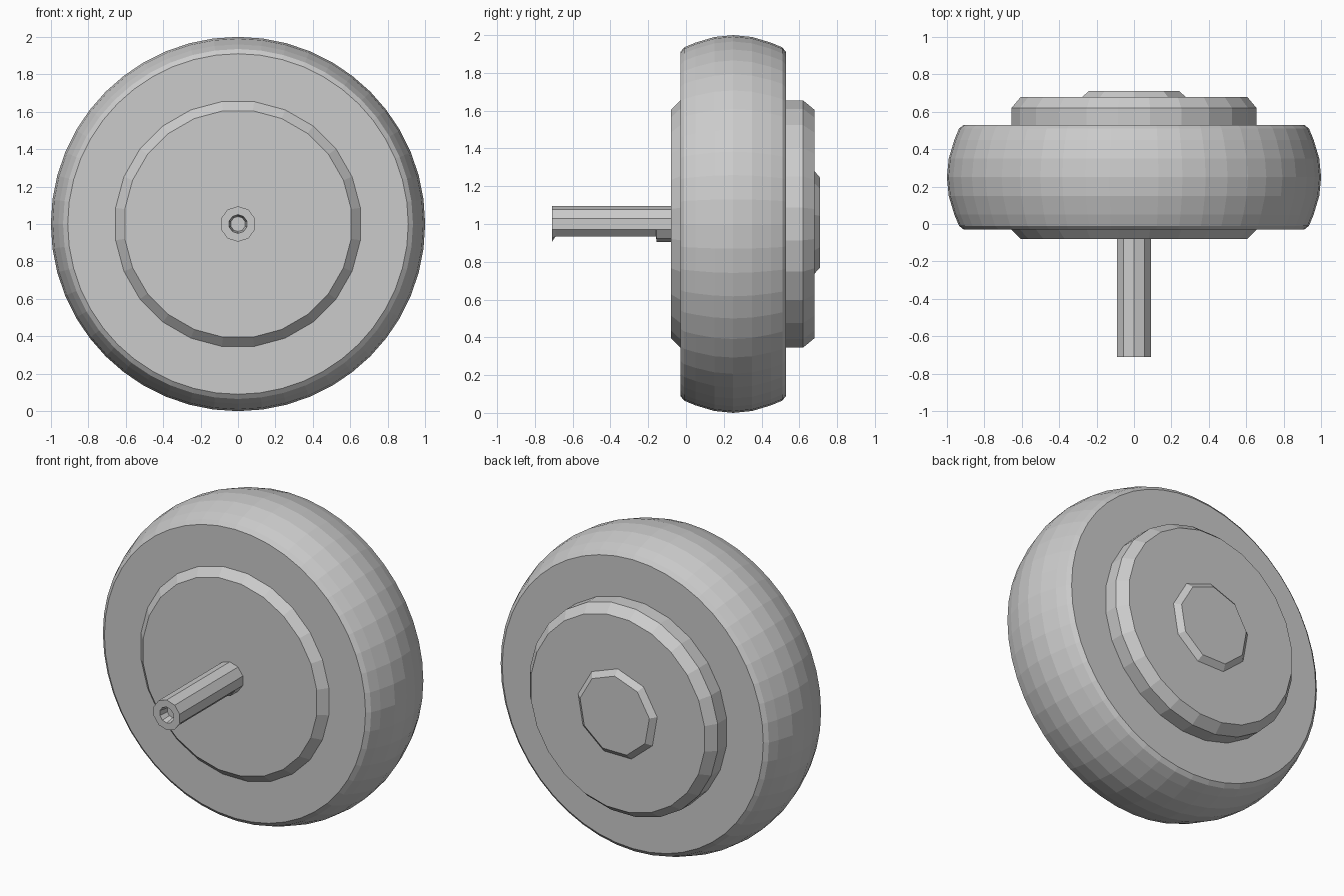
import bpy, bmesh
from math import sin, cos, tau

cube = bpy.data.objects.get("Cube")
if cube:
    bpy.data.objects.remove(cube, do_unlink=True)

CENTRE_Z = 1.0


def lathe(name, profile, sides, turn=0.0, adjust=None):
    """Spin (y, radius) points round the wheel axis and cap both ends."""
    bm = bmesh.new()
    rings = []
    for y, r in profile:
        ring = []
        for i in range(sides):
            a = tau * (i + turn) / sides
            ring.append(bm.verts.new((r * cos(a), y, CENTRE_Z + r * sin(a))))
        rings.append(ring)
    for low, high in zip(rings, rings[1:]):
        for i in range(sides):
            j = (i + 1) % sides
            bm.faces.new((low[i], low[j], high[j], high[i]))
    bm.faces.new(rings[0])
    bm.faces.new(rings[-1])
    if adjust:
        adjust(rings)
    bmesh.ops.recalc_face_normals(bm, faces=bm.faces)
    mesh = bpy.data.meshes.new(name)
    bm.to_mesh(mesh)
    bm.free()
    obj = bpy.data.objects.new(name, mesh)
    bpy.context.collection.objects.link(obj)
    return obj


# Tyre with a rounded tread, symmetric about its middle
MIDDLE = 0.25
half = [(0.28, 0.91), (0.26, 0.935), (0.2, 0.96), (0.1, 0.99)]
tread = [(MIDDLE - d, r) for d, r in half] + [(MIDDLE, 1.0)]
tread += [(MIDDLE + d, r) for d, r in reversed(half)]
lathe("tyre", tread, 48)

# Hub drum with bevelled rims on both sides
lathe("hub", [(-0.08, 0.61), (-0.03, 0.66), (0.62, 0.66), (0.68, 0.61)], 24, 0.5)

# Faceted cap on the back
lathe("hub_cap", [(0.67, 0.28), (0.68, 0.28), (0.71, 0.245)], 9, 0.25)


# Axle with a flat underside between its end lips and a socket in the tip
def flatten_underside(rings):
    for ring in rings[3:5]:
        for v in ring:
            v.co.z = max(v.co.z, CENTRE_Z - 0.065)


lathe("axle", [(-0.65, 0.04), (-0.71, 0.05), (-0.71, 0.095), (-0.69, 0.095),
               (-0.16, 0.095), (-0.155, 0.095), (-0.07, 0.095)],
      10, 0.5, flatten_underside)
